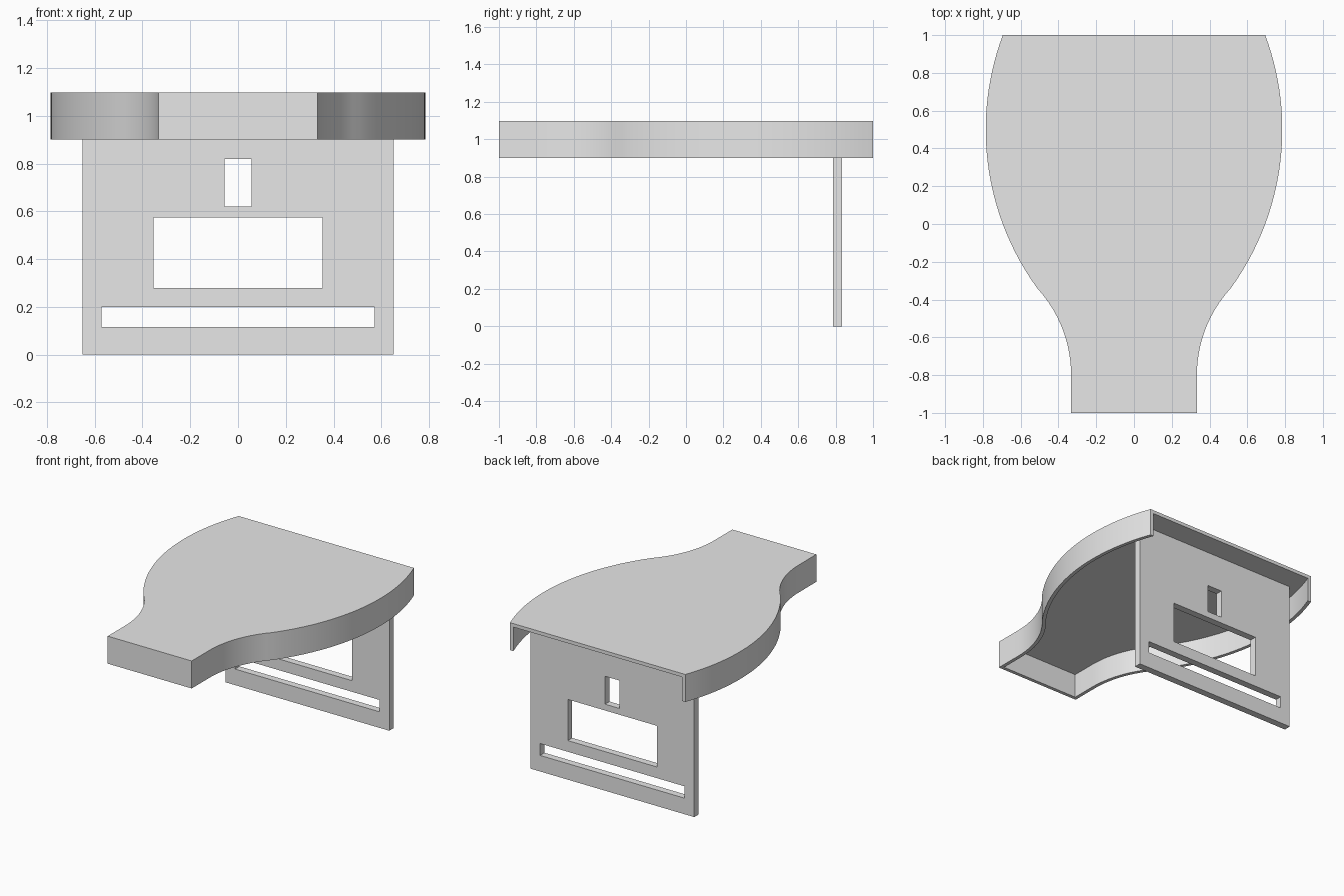
import bpy, bmesh, math

cube = bpy.data.objects.get("Cube")
if cube:
    bpy.data.objects.remove(cube)

grey = bpy.data.materials.new("plain grey")
grey.use_nodes = True
grey.diffuse_color = (0.8, 0.8, 0.8, 1)
grey.node_tree.nodes["Principled BSDF"].inputs["Base Color"].default_value = (0.8, 0.8, 0.8, 1)


def make_object(name, bm):
    bmesh.ops.recalc_face_normals(bm, faces=bm.faces)
    mesh = bpy.data.meshes.new(name)
    bm.to_mesh(mesh)
    bm.free()
    mesh.materials.append(grey)
    obj = bpy.data.objects.new(name, mesh)
    bpy.context.collection.objects.link(obj)
    return obj


# Hood outline: straight neck, concave arc, then a wide convex arc
NECK_Y, JOIN_Y, BELLY_Y = -0.8, -0.34, 0.5
NECK_R, BELLY_R = 0.68, 1.43
NECK_X, BELLY_X = 0.333, 0.785


def half_width(y):
    if y < NECK_Y:
        return NECK_X
    if y < JOIN_Y:
        return NECK_X + NECK_R - math.sqrt(NECK_R**2 - (y - NECK_Y)**2)
    return BELLY_X - BELLY_R + math.sqrt(BELLY_R**2 - (y - BELLY_Y)**2)


def outline(front_y, inset):
    ys = [front_y] + [NECK_Y + i * (JOIN_Y - NECK_Y) / 12 for i in range(12)]
    ys += [JOIN_Y + i * (1 - JOIN_Y) / 28 for i in range(29)]
    side = []
    for y in ys:
        slope = (half_width(y + 0.001) - half_width(y - 0.001)) / 0.002
        side.append((half_width(y) - inset * math.hypot(1, slope), y))
    return [(-x, y) for x, y in reversed(side)] + side


# Hood: hollow below and open at the back
WALL, RIM_Z, TOP_Z = 0.025, 0.9, 1.097
bm = bmesh.new()


def ring(points, z):
    return [bm.verts.new((x, y, z)) for x, y in points]


outer, inner = outline(-1, 0), outline(-1 + WALL, WALL)
loops = [ring(outer, TOP_Z), ring(outer, RIM_Z),
         ring(inner, RIM_Z), ring(inner, TOP_Z - WALL)]
for a, b in zip(loops, loops[1:]):
    for i in range(len(a) - 1):
        bm.faces.new((a[i], a[i + 1], b[i + 1], b[i]))
bm.faces.new(loops[0])
bm.faces.new(loops[3])
bm.faces.new([l[0] for l in loops] + [l[-1] for l in reversed(loops)])
hood = make_object("hood", bm)
bpy.context.view_layer.objects.active = hood
hood.select_set(True)
bpy.ops.object.shade_smooth_by_angle(angle=math.radians(30))

# Back panel: flat plate with three rectangular openings (half width, low, high)
PANEL_X, PANEL_Y, PANEL_DEPTH = 0.65, 0.785, 0.05
openings = [(0.572, 0.115, 0.2), (0.353, 0.28, 0.575), (0.057, 0.62, 0.82)]
xs = sorted([s * w for w in [PANEL_X] + [o[0] for o in openings] for s in (-1, 1)])
zs = sorted([0, TOP_Z - WALL] + [z for o in openings for z in o[1:]])
bm = bmesh.new()
grid = [[bm.verts.new((x, PANEL_Y, z)) for x in xs] for z in zs]
for j in range(len(zs) - 1):
    for i in range(len(xs) - 1):
        cx, cz = (xs[i] + xs[i + 1]) / 2, (zs[j] + zs[j + 1]) / 2
        if not any(abs(cx) < w and lo < cz < hi for w, lo, hi in openings):
            bm.faces.new((grid[j][i], grid[j][i + 1], grid[j + 1][i + 1], grid[j + 1][i]))
extruded = bmesh.ops.extrude_face_region(bm, geom=bm.faces[:], use_keep_orig=True)
moved = [v for v in extruded["geom"] if isinstance(v, bmesh.types.BMVert)]
bmesh.ops.translate(bm, verts=moved, vec=(0, PANEL_DEPTH, 0))
bmesh.ops.dissolve_limit(bm, angle_limit=0.01, verts=bm.verts[:], edges=bm.edges[:])
make_object("back_panel", bm)
